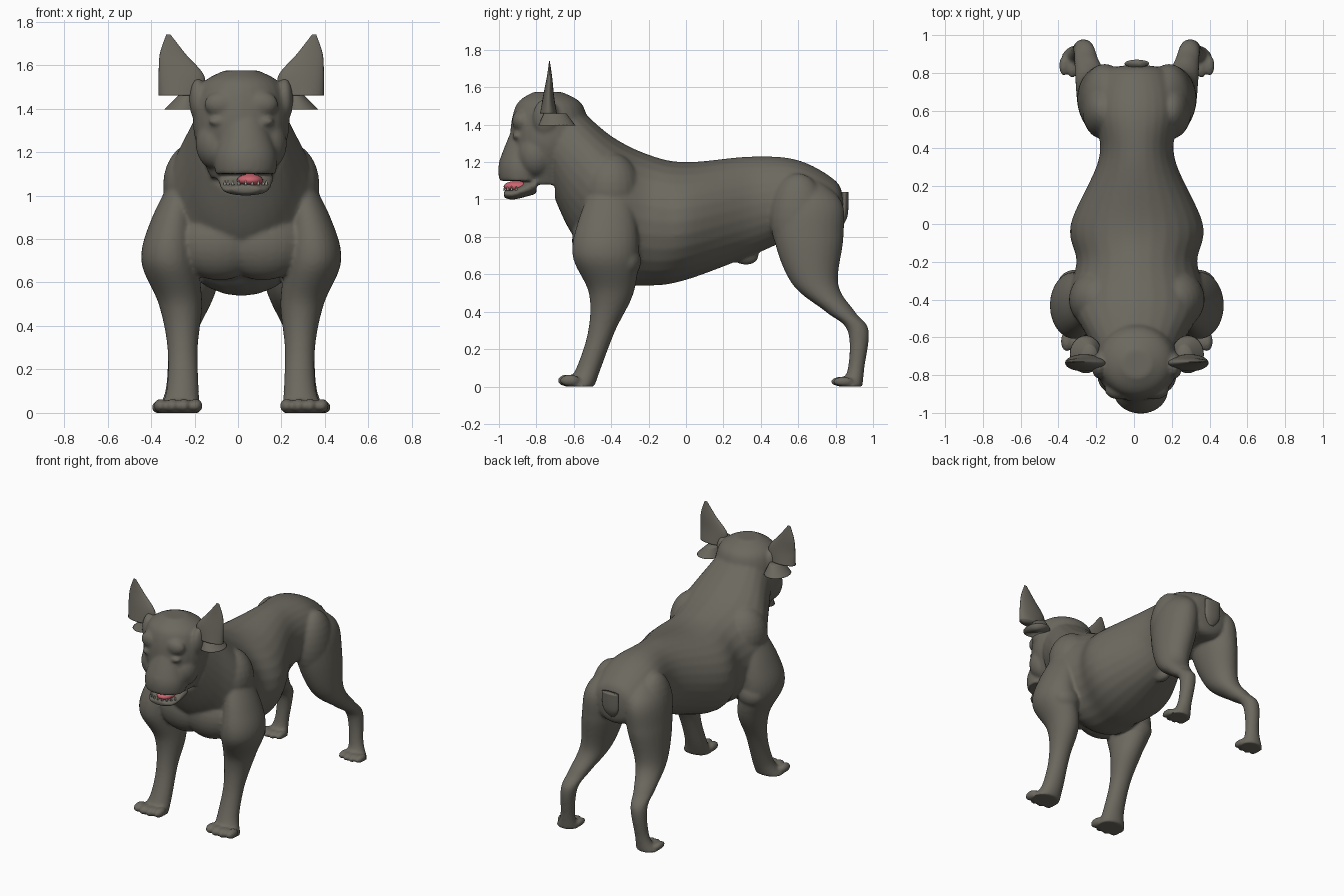
import bpy, bmesh
from math import cos, sin, pi
from mathutils import Matrix, Vector

cube = bpy.data.objects.get("Cube")
if cube:
    bpy.data.objects.remove(cube, do_unlink=True)

# The animal stands slightly off the centre line, its muzzle turned a little further
CENTRE = .015
TURN = .02
SIDES = {"left": 1, "right": -1}


def material(name, rgb):
    mat = bpy.data.materials.new(name)
    mat.use_nodes = True
    mat.diffuse_color = (*rgb, 1)
    bsdf = next(node for node in mat.node_tree.nodes if node.type == "BSDF_PRINCIPLED")
    bsdf.inputs["Base Color"].default_value = (*rgb, 1)
    return mat


coat = material("grey brown coat", (.15, .14, .115))
pink = material("tongue pink", (.6, .13, .16))
ivory = material("tooth ivory", (.6, .57, .48))


def spline(rows, steps=8):
    """Smooth interpolation through section rows."""
    points = [Vector(row) for row in rows]
    padded = [points[0], *points, points[-1]]
    result = []
    for before, start, end, after in zip(padded, padded[1:], padded[2:], padded[3:]):
        leave, arrive = (end - before) / 2, (after - start) / 2
        for step in range(steps):
            t = step / steps
            ease = t * t * (3 - 2 * t)
            result.append(start.lerp(end, ease) + leave * t * (1 - t) ** 2
                          - arrive * t * t * (1 - t))
    return result + [points[-1]]


def loft(bm, rows, side=1, upright=False, count=28):
    """Skin oval sections given as x, y, z, half width, half depth (or half height)."""
    rings = []
    for x, y, z, width, depth in spline(rows):
        ring = []
        for index in range(count):
            angle = 2 * pi * index / count
            across, along = width * cos(angle), depth * sin(angle)
            spot = Vector((side * (x + across) + CENTRE, y, z))
            spot += Vector((0, 0, along) if upright else (0, along, 0))
            ring.append(bm.verts.new(spot))
        rings.append(ring)
    faces = [bm.faces.new(rings[0]), bm.faces.new(rings[-1])]
    for ring, following in zip(rings, rings[1:]):
        for index in range(count):
            after = (index + 1) % count
            faces.append(bm.faces.new((ring[index], ring[after],
                                       following[after], following[index])))
    bmesh.ops.recalc_face_normals(bm, faces=faces)


def ball(bm, location, size, side=1):
    x, y, z = location
    matrix = Matrix.LocRotScale(Vector((side * x + CENTRE, y, z)), None, Vector(size))
    bmesh.ops.create_uvsphere(bm, u_segments=24, v_segments=14, radius=1, matrix=matrix)


def finish(bm, name, mat):
    mesh = bpy.data.meshes.new(name)
    bm.to_mesh(mesh)
    bm.free()
    mesh.materials.append(mat)
    mesh.shade_smooth()
    obj = bpy.data.objects.new(name, mesh)
    bpy.context.collection.objects.link(obj)
    return obj


def add_trunk(bm):
    # Underside, topline and half width at each station from neck to rump
    stations = [(-.7, 1, 1.56, .21), (-.6, .8, 1.51, .26), (-.4, .57, 1.34, .36),
                (-.2, .54, 1.24, .32), (0, .57, 1.2, .35), (.35, .7, 1.23, .2),
                (.6, .8, 1.21, .22), (.8, .8, 1.1, .17), (.84, .9, 1, .06)]
    loft(bm, [(0, y, (low + high) / 2, width, (high - low) / 2)
              for y, low, high, width in stations], upright=True)
    # Belly sheath
    ball(bm, (0, .32, .7), (.04, .07, .05))


def add_leg(bm, joints, side):
    # Limbs are deeper front to back the higher they go
    loft(bm, [(x, y, z, radius, radius * .8 * (1 + z)) for x, y, z, radius in joints], side)


def add_toes(bm, x, y, spread, side):
    radius = spread * .6
    for place in (-1.5, -.5, .5, 1.5):
        ball(bm, (x + spread * place, y + abs(place) / 80, radius),
             (radius, .055, radius), side)


def add_muscles(bm, side):
    # Chest, shoulder blade, elbow, haunch
    ball(bm, (.1, -.48, .78), (.2, .13, .17), side)
    ball(bm, (.2, -.4, 1.05), (.16, .16, .2), side)
    ball(bm, (.32, -.32, .67), (.1, .08, .09), side)
    ball(bm, (.18, .6, .9), (.11, .15, .24), side)


def add_head(bm):
    skull = [(-.74, 1.575, .08), (-.73, 1.5, .19), (-.73, 1.3, .22), (-.74, 1.08, .14)]
    loft(bm, [(0, y, z, width, width * .95) for y, z, width in skull])
    muzzle = [(-.87, 1.38, .07), (-.88, 1.2, .14), (-.88, 1.1, .14)]
    loft(bm, [(TURN, y, z, width, width * .85) for y, z, width in muzzle])
    # Lower jaw hangs open towards the front
    jaw = [(-.975, 1.03, .06, .02), (-.92, 1.03, .11, .03), (-.8, 1.08, .13, .05)]
    loft(bm, [(TURN, *row) for row in jaw], upright=True)
    # Nose
    ball(bm, (TURN, -.97, 1.2), (.06, .03, .03))
    for side in SIDES.values():
        # Brow, eyelid, cheek, ear root
        ball(bm, (.09, -.88, 1.42), (.08, .05, .06), side)
        ball(bm, (.11, -.9, 1.34), (.04, .03, .02), side)
        ball(bm, (.12, -.8, 1.24), (.09, .1, .12), side)
        ball(bm, (.2, -.75, 1.44), (.04, .07, .1), side)


# Body fused into one smooth skin
body = bmesh.new()
add_trunk(body)
add_head(body)
front_joints = [(.24, -.4, 1.15, .04), (.31, -.42, .9, .1), (.33, -.43, .7, .13),
                (.28, -.4, .5, .1), (.27, -.45, .3, .07), (.27, -.52, .1, .075),
                (.29, -.57, 0, .1)]
hind_joints = [(.12, .6, 1.15, .02), (.16, .65, 1, .11), (.18, .655, .8, .13),
               (.22, .69, .55, .1), (.26, .825, .4, .07), (.28, .92, .3, .055),
               (.3, .91, .1, .05), (.32, .88, 0, .08)]
for side in SIDES.values():
    add_leg(body, front_joints, side)
    add_leg(body, hind_joints, side)
    add_toes(body, .29, -.64, .054, side)
    add_toes(body, .32, .82, .044, side)
    add_muscles(body, side)
dog = finish(body, "body", coat)
fuse = dog.modifiers.new("fuse", "REMESH")
fuse.mode = "VOXEL"
fuse.voxel_size = .01
fuse.use_smooth_shade = True
relax = dog.modifiers.new("relax", "SMOOTH")
relax.iterations = 8

# Upright pointed ears, each with a small flared flap below
for label, side in SIDES.items():
    ear = bmesh.new()
    loft(ear, [(.28, -.735, 1.46, .1, .045), (.275, -.735, 1.55, .105, .03),
               (.315, -.73, 1.65, .06, .015), (.335, -.73, 1.74, .01, .002)], side)
    finish(ear, label + "_ear", coat)
    flap = bmesh.new()
    loft(flap, [(.27, -.69, 1.395, .085, .1), (.25, -.7, 1.46, .04, .06)], side)
    finish(flap, label + "_ear_flap", coat)

# Docked tail lying flat on the rump
tail = bmesh.new()
loft(tail, [(0, .83, .86, .02, .01), (0, .845, .92, .06, .02), (0, .85, 1.04, .065, .02)])
finish(tail, "tail_stub", coat)

# Tongue
tongue = bmesh.new()
ball(tongue, (.04, -.9, 1.07), (.06, .075, .03))
finish(tongue, "tongue", pink)

# Lower teeth along the jaw rim
teeth = bmesh.new()
for index in range(9):
    angle = pi * (index + 1) / 10
    place = Matrix.Translation((CENTRE + TURN + .1 * cos(angle),
                                -.88 - .09 * sin(angle), 1.06))
    bmesh.ops.create_cone(teeth, cap_ends=True, segments=8, radius1=.008,
                          radius2=.001, depth=.025, matrix=place)
finish(teeth, "lower_teeth", ivory)
